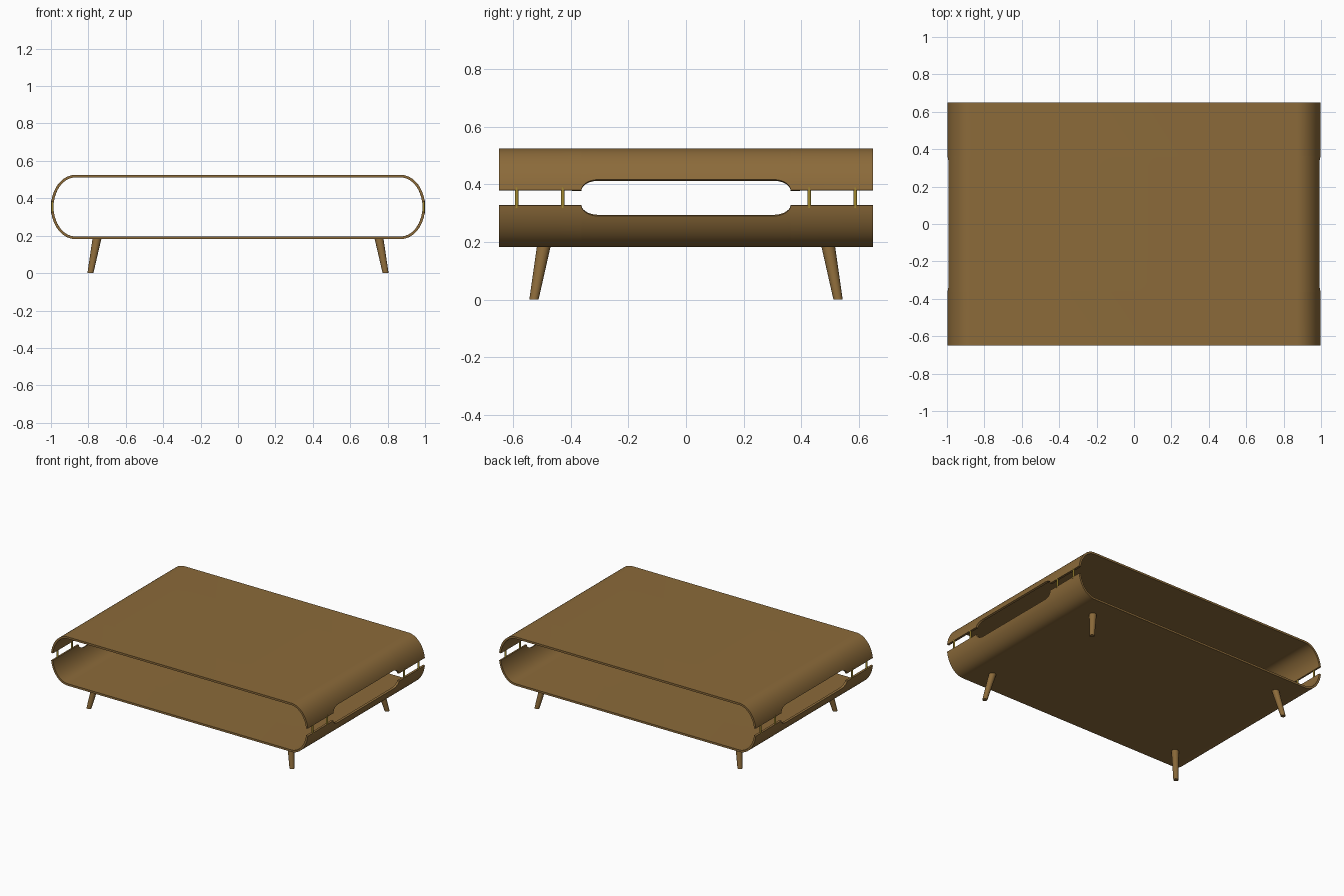
import bpy, math
from mathutils import Vector

if "Cube" in bpy.data.objects:
    bpy.data.objects.remove(bpy.data.objects["Cube"])

ZC, HALF_H, HALF_Y = 0.3535, 0.1715, 0.65   # shell centre height, half height, half depth
RX, FLAT = 0.13, 0.87                       # end curve width, start of the curve
SLOT, NOTCH = 0.0265, 0.0635                # half gap at the ends and at the side opening
N = 20


def material(name, col):
    m = bpy.data.materials.new(name)
    m.diffuse_color = (*col, 1)
    m.use_nodes = True
    m.node_tree.nodes["Principled BSDF"].inputs["Base Color"].default_value = m.diffuse_color
    return m


wood = material("wood", (0.26, 0.145, 0.042))
brass = material("brass", (0.36, 0.25, 0.03))


def finish(name, verts, faces, mat):
    me = bpy.data.meshes.new(name)
    me.from_pydata(verts, [], faces)
    me.materials.append(mat)
    ob = bpy.data.objects.new(name, me)
    bpy.context.collection.objects.link(ob)
    return ob


def smooth(ob):
    bpy.ops.object.select_all(action='DESELECT')
    bpy.context.view_layer.objects.active = ob
    ob.select_set(True)
    for mod in list(ob.modifiers):
        bpy.ops.object.modifier_apply(modifier=mod.name)
    bpy.ops.object.shade_smooth_by_angle(angle=math.radians(35))


# Stations along the depth: straight end, rounded notch corner, flat opening
stations = [(HALF_Y, SLOT)]
for i in range(11):
    a = math.pi / 2 * i / 10
    stations.append((0.303 + 0.06 * math.cos(a), SLOT + (NOTCH - SLOT) * math.sin(a)))
stations = [(-y, e) for y, e in stations] + [(y, e) for y, e in reversed(stations)]


def half_shell(name, side):
    verts, faces = [], []
    for y, e in stations:
        t0 = math.asin(e / HALF_H)
        arc = []
        for i in range(N + 1):
            t = t0 + (math.pi / 2 - t0) * i / N
            arc.append((FLAT + RX * math.cos(t), HALF_H * math.sin(t)))
        row = arc + [(-x, z) for x, z in reversed(arc)]
        verts += [(x, y, ZC + side * z) for x, z in row]
    w = 2 * (N + 1)
    for j in range(len(stations) - 1):
        for i in range(w - 1):
            f = (j * w + i, j * w + i + 1, (j + 1) * w + i + 1, (j + 1) * w + i)
            faces.append(f[::-1] if side > 0 else f)
    ob = finish(name, verts, faces, wood)
    # Normals must point outwards so the thickness grows inwards
    ctr = ob.data.polygons[N]
    if ctr.normal.z * side < 0:
        ob.data.flip_normals()
    s = ob.modifiers.new("thickness", 'SOLIDIFY')
    s.thickness = 0.014
    s.offset = -1
    smooth(ob)


half_shell("upper_shell", 1)
half_shell("lower_shell", -1)


def rod(name, a, b, ra, rb, mat, n=24):
    # Tapered round bar with horizontal end caps
    verts = []
    for p, r in ((a, ra), (b, rb)):
        for i in range(n):
            t = 2 * math.pi * i / n
            verts.append(Vector(p) + Vector((r * math.cos(t), r * math.sin(t), 0)))
    faces = [(i, (i + 1) % n, n + (i + 1) % n, n + i) for i in range(n)]
    faces += [tuple(reversed(range(n))), tuple(range(n, 2 * n))]
    smooth(finish(name, verts, faces, mat))


# Splayed legs and brass spacer pins
for sx, xn in ((-1, "left"), (1, "right")):
    for sy, yn in ((-1, "front"), (1, "back")):
        rod(f"{yn}_{xn}_leg", (sx * 0.789, sy * 0.528, 0), (sx * 0.753, sy * 0.493, 0.19),
            0.016, 0.024, wood)
        for k, y in enumerate((0.428, 0.588)):
            rod(f"{yn}_{xn}_pin_{k + 1}", (sx * 0.992, sy * y, 0.318), (sx * 0.992, sy * y, 0.389),
                0.0065, 0.0065, brass, 16)
